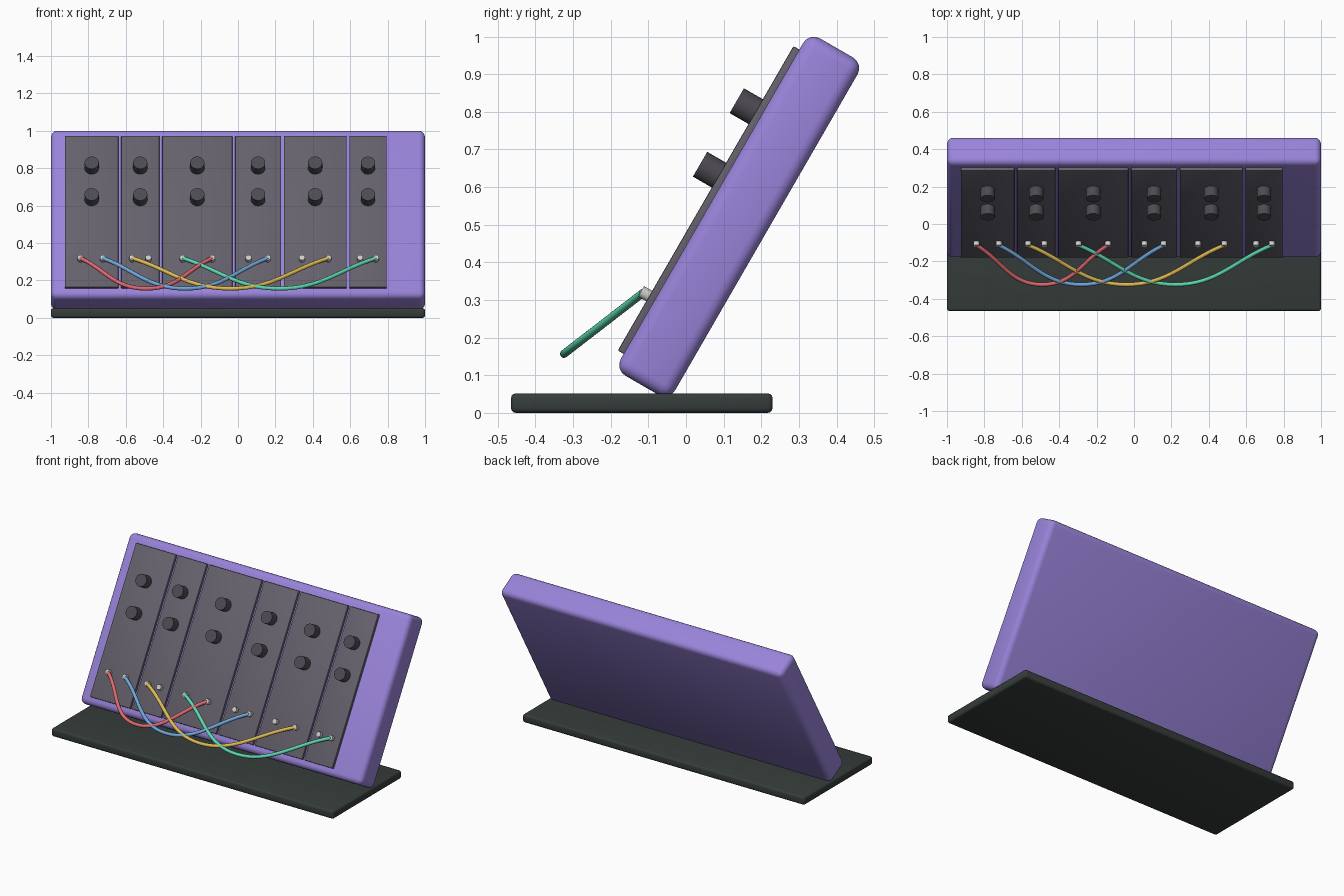
import bpy
import math
from mathutils import Matrix, Vector

cube = bpy.data.objects.get("Cube")
if cube:
    bpy.data.objects.remove(cube, do_unlink=True)

# Tilted frame: local x = width, local y = up the face, local z = out of the face
TILT = Matrix.Rotation(math.radians(60), 4, 'X')


def material(name, rgb):
    mat = bpy.data.materials.new(name)
    mat.use_nodes = True
    mat.diffuse_color = (*rgb, 1)
    mat.node_tree.nodes["Principled BSDF"].inputs["Base Color"].default_value = (*rgb, 1)
    return mat


purple = material("purple case", (0.32, 0.23, 0.70))
panel_grey = material("panel grey", (0.13, 0.12, 0.15))
knob_grey = material("knob grey", (0.075, 0.07, 0.085))
base_dark = material("dark green grey", (0.036, 0.046, 0.043))
metal = material("pale metal", (0.62, 0.61, 0.60))
cable_mats = {
    "red": material("cable red", (0.72, 0.14, 0.16)),
    "blue": material("cable blue", (0.16, 0.38, 0.68)),
    "yellow": material("cable yellow", (0.74, 0.50, 0.09)),
    "green": material("cable green", (0.11, 0.68, 0.43)),
}


def finish(obj, name, mat, angle=40):
    obj.name = name
    obj.data.materials.append(mat)
    bpy.ops.object.shade_smooth_by_angle(angle=math.radians(angle))
    return obj


def box(name, low, high, mat, bevel, segments=3, frame=Matrix()):
    low, high = Vector(low), Vector(high)
    bpy.ops.mesh.primitive_cube_add(size=1)
    obj = bpy.context.object
    obj.data.transform(Matrix.Diagonal((*(high - low), 1)))
    obj.matrix_world = frame @ Matrix.Translation((low + high) / 2)
    mod = obj.modifiers.new("Bevel", 'BEVEL')
    mod.width = bevel
    mod.segments = segments
    bpy.ops.object.modifier_apply(modifier=mod.name)
    return finish(obj, name, mat)


def peg(name, x, up, bottom, top, radius, mat, sides=24):
    bpy.ops.mesh.primitive_cylinder_add(vertices=sides, radius=radius, depth=top - bottom)
    obj = bpy.context.object
    obj.matrix_world = TILT @ Matrix.Translation((x, up, (bottom + top) / 2))
    return finish(obj, name, mat)


# Base plate and leaning case
box("base_plate", (-1, -0.465, 0), (1, 0.23, 0.052), base_dark, 0.013)
box("case", (-1, 0.005, 0.055), (1, 1.04, 0.222), purple, 0.033, 4, TILT)

# Module panels, each with two knobs and two jacks
FACE = 0.24
panels = [(-0.925, -0.64), (-0.625, -0.42), (-0.405, -0.03),
          (-0.015, 0.23), (0.245, 0.58), (0.595, 0.795)]
jacks = []
for i, (left, right) in enumerate(panels, 1):
    box(f"panel_{i}", (left, 0.053, 0.21), (right, 0.987, FACE), panel_grey, 0.004, 2, TILT)
    mid = (left + right) / 2
    for row, up in (("lower", 0.591), ("upper", 0.786)):
        peg(f"knob_{i}_{row}", mid, up, FACE - 0.005, 0.298, 0.038, knob_grey)
    for side in (-1, 1):
        x = mid + side * 0.21 * (right - left)
        jacks.append(x)
        peg(f"jack_{i}_{'a' if side < 0 else 'b'}", x, 0.22, FACE - 0.005, 0.265, 0.016, metal, 16)

# Patch cables sagging between pairs of jacks
plug = TILT @ Vector((0, 0.22, 0.258))
for colour, start, end in (("red", 0, 5), ("blue", 1, 7), ("yellow", 2, 9), ("green", 4, 11)):
    a, b = jacks[start], jacks[end]
    curve = bpy.data.curves.new(f"{colour}_cable", 'CURVE')
    curve.dimensions = '3D'
    curve.bevel_depth = 0.011
    curve.bevel_resolution = 3
    curve.resolution_u = 16
    curve.use_fill_caps = True
    spline = curve.splines.new('BEZIER')
    spline.bezier_points.add(2)
    path = [(a, plug.y, plug.z), ((a + b) / 2, -0.324, 0.157), (b, plug.y, plug.z)]
    for point, co in zip(spline.bezier_points, path):
        point.co = co
        point.handle_left_type = point.handle_right_type = 'AUTO'
    curve.materials.append(cable_mats[colour])
    cable = bpy.data.objects.new(f"{colour}_cable", curve)
    bpy.context.collection.objects.link(cable)
